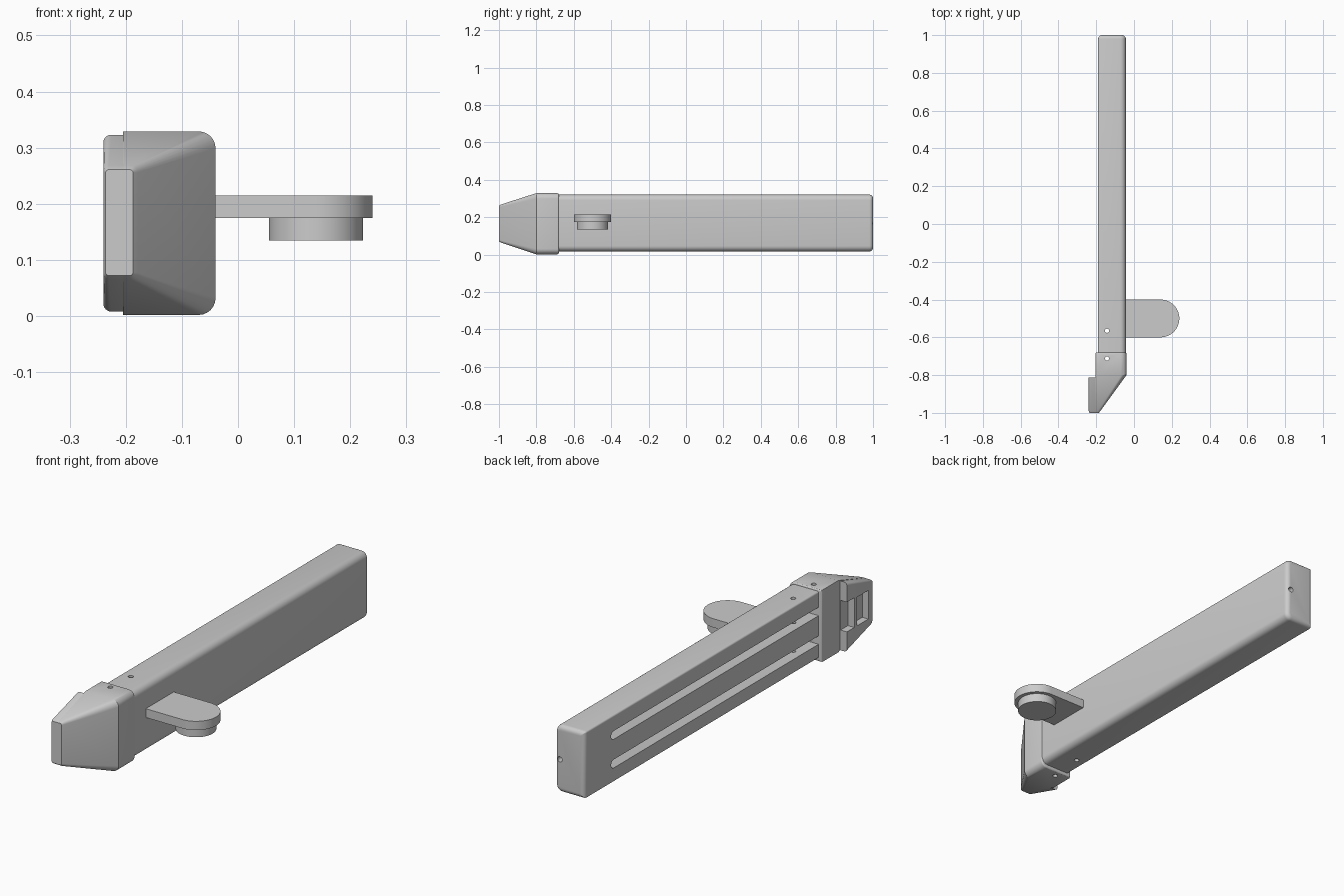
import bpy, bmesh
from math import sin, cos, pi, radians
from mathutils import Vector

cube = bpy.data.objects.get("Cube")
if cube:
    bpy.data.objects.remove(cube, do_unlink=True)

grey = bpy.data.materials.new("plain_grey")
grey.use_nodes = True
grey.diffuse_color = (0.6, 0.6, 0.6, 1)
grey.node_tree.nodes["Principled BSDF"].inputs["Base Color"].default_value = grey.diffuse_color


def link(name, bm):
    bmesh.ops.recalc_face_normals(bm, faces=bm.faces)
    mesh = bpy.data.meshes.new(name)
    bm.to_mesh(mesh)
    bm.free()
    mesh.materials.append(grey)
    obj = bpy.data.objects.new(name, mesh)
    bpy.context.collection.objects.link(obj)
    return obj


def section(y, x0, x1, z0, z1, r_left, r_right, steps=6):
    """Rounded rectangle in the xz plane, with separate radii for each side."""
    corners = [(x1 - r_right, z1 - r_right, r_right), (x0 + r_left, z1 - r_left, r_left),
               (x0 + r_left, z0 + r_left, r_left), (x1 - r_right, z0 + r_right, r_right)]
    points = []
    for i, (cx, cz, r) in enumerate(corners):
        for k in range(steps + 1):
            a = (i + k / steps) * pi / 2
            points.append(Vector((cx + r * cos(a), y, cz + r * sin(a))))
    return points


def loft(name, sections):
    bm = bmesh.new()
    rings = [[bm.verts.new(p) for p in s] for s in sections]
    for a, b in zip(rings, rings[1:]):
        for i in range(len(a)):
            j = (i + 1) % len(a)
            bm.faces.new((a[i], a[j], b[j], b[i]))
    bm.faces.new(rings[0])
    bm.faces.new(rings[-1])
    bmesh.ops.remove_doubles(bm, verts=bm.verts, dist=0.0001)
    return link(name, bm)


def rounded_end(y, direction, r, x0, x1, z0, z1, r_left, r_right, steps=5):
    """Sections that curve in towards an end cap at y."""
    rings = []
    for k in range(steps + 1):
        a = k / steps * pi / 2
        d = r * (1 - cos(a))
        rings.append(section(y - direction * r * (1 - sin(a)), x0 + d, x1 - d, z0 + d, z1 - d,
                             max(r_left - d, 0.001), max(r_right - d, 0.001)))
    return rings


def prism(name, outline, axis, depth):
    """Extrude a closed outline along an axis vector."""
    bm = bmesh.new()
    face = bm.faces.new([bm.verts.new(p) for p in outline])
    ext = bmesh.ops.extrude_face_region(bm, geom=[face])
    moved = [v for v in ext["geom"] if isinstance(v, bmesh.types.BMVert)]
    bmesh.ops.translate(bm, verts=moved, vec=Vector(axis) * depth)
    return link(name, bm)


def box(name, x0, x1, y0, y1, z0, z1):
    return prism(name, [(x0, y0, z0), (x1, y0, z0), (x1, y1, z0), (x0, y1, z0)], (0, 0, 1), z1 - z0)


def disc(x, y, z, r, sides):
    return [(x + r * cos(2 * pi * i / sides), y + r * sin(2 * pi * i / sides), z) for i in range(sides)]


def cut(obj, cutters):
    for c in cutters:
        c.hide_render = True
        mod = obj.modifiers.new("cut", 'BOOLEAN')
        mod.operation, mod.solver, mod.object = 'DIFFERENCE', 'EXACT', c
    bpy.context.view_layer.update()
    done = bpy.data.meshes.new_from_object(obj.evaluated_get(bpy.context.evaluated_depsgraph_get()))
    obj.modifiers.clear()
    obj.data = done
    for c in cutters:
        bpy.data.objects.remove(c, do_unlink=True)


# Long body with a rounded rear end
body_box = (-0.19, -0.043, 0.017, 0.321, 0.008, 0.03)
body = loft("body", [section(-0.7, *body_box)] + rounded_end(1.0, 1, 0.02, *body_box))

# Two long grooves in the side, round at the rear
cutters = []
for z in (0.1, 0.23):
    r = 0.019
    arc = [(-0.3, 0.79 + r * cos(a), z + r * sin(a)) for a in [pi * (k / 10 - 0.5) for k in range(11)]]
    cutters.append(prism("groove_cutter", [(-0.3, -0.69, z - r)] + arc + [(-0.3, -0.69, z + r)],
                         (1, 0, 0), 0.21))
# Pin hole through the body and a small hole in the rear end
cutters.append(prism("pin_cutter", disc(-0.143, -0.565, -0.1, 0.011, 20), (0, 0, 1), 0.6))
end_ring = [(x, 0.93, y) for x, y, _ in disc(-0.066, 0.167, 0, 0.012, 20)]
cutters.append(prism("end_hole_cutter", end_ring, (0, 1, 0), 0.2))
cut(body, cutters)

# Sleeve that tapers into the slanted nose
sleeve_box = (-0.205, -0.04, 0.002, 0.329, 0.001, 0.03)
tip_box = (-0.205, -0.178, 0.065, 0.268, 0.001, 0.012)
rear = list(reversed(rounded_end(-0.68, 1, 0.008, *sleeve_box, steps=3)))
nose = loft("nose_sleeve", rear + [section(-0.8, *sleeve_box), section(-0.99, *tip_box)]
            + [section(-1.0, -0.205, -0.187, 0.072, 0.261, 0.001, 0.006)])
cut(nose, [prism("pin_cutter", disc(-0.143, -0.712, -0.1, 0.011, 20), (0, 0, 1), 0.6)])

# Hook plate on the inner side of the nose, with a notch and a window
hook = loft("nose_hook", [section(-0.812, -0.24, -0.2, 0.008, 0.323, 0.014, 0.001),
                          section(-0.99, -0.24, -0.2, 0.065, 0.268, 0.01, 0.001),
                          section(-1.0, -0.236, -0.2, 0.072, 0.261, 0.006, 0.001)])
cut(hook, [box("notch_cutter", -0.3, -0.208, -0.865, -0.75, 0.1, 0.235),
           box("window_cutter", -0.3, -0.21, -0.965, -0.885, 0.1, 0.23)])

# Side tab with a round outer end, and the button under it
arc = [(0.14 + 0.1 * cos(a), -0.5 + 0.1 * sin(a), 0.175) for a in [pi * (k / 32 - 0.5) for k in range(33)]]
tab = prism("side_tab", [(-0.06, -0.6, 0.175)] + arc + [(-0.06, -0.4, 0.175)], (0, 0, 1), 0.04)
button = prism("tab_button", disc(0.139, -0.5, 0.135, 0.084, 48), (0, 0, 1), 0.042)

# Smooth the rounded edges, keep the corners crisp
for obj in (body, nose, hook, tab, button):
    bpy.ops.object.select_all(action='DESELECT')
    obj.select_set(True)
    bpy.context.view_layer.objects.active = obj
    bpy.ops.object.shade_smooth_by_angle(angle=radians(25))
